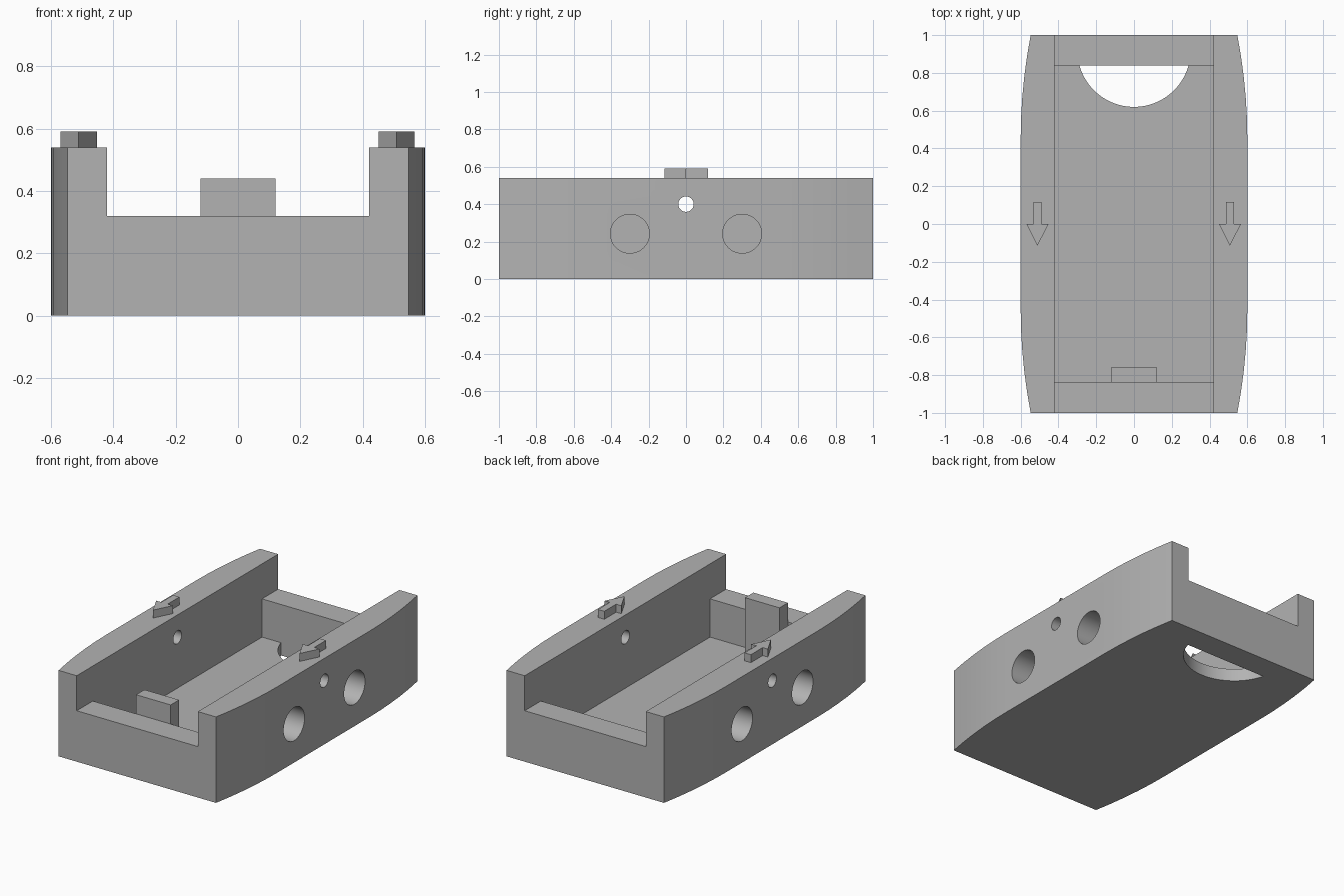
import bpy, bmesh
from math import sin, cos, pi, asin, radians
from mathutils import Matrix, Vector

cube = bpy.data.objects.get("Cube")
if cube:
    bpy.data.objects.remove(cube, do_unlink=True)

grey = bpy.data.materials.new("light grey")
grey.use_nodes = True
grey.diffuse_color = (0.45, 0.45, 0.45, 1)
grey.node_tree.nodes["Principled BSDF"].inputs["Base Color"].default_value = (0.45, 0.45, 0.45, 1)

HALF_CHANNEL = 0.421   # half width of the open channel
POCKET_END = 0.84      # inner face of the end walls
FLOOR = 0.08
RIM = 0.54


def finish(name, bm):
    bmesh.ops.recalc_face_normals(bm, faces=bm.faces)
    mesh = bpy.data.meshes.new(name)
    bm.to_mesh(mesh)
    bm.free()
    mesh.materials.append(grey)
    obj = bpy.data.objects.new(name, mesh)
    bpy.context.collection.objects.link(obj)
    return obj


def prism(name, outline, low, high):
    """Extrude an xy outline from z = low to z = high."""
    bm = bmesh.new()
    face = bm.faces.new([bm.verts.new((x, y, low)) for x, y in outline])
    top = bmesh.ops.extrude_face_region(bm, geom=[face])["geom"]
    bmesh.ops.translate(bm, vec=(0, 0, high - low),
                        verts=[v for v in top if isinstance(v, bmesh.types.BMVert)])
    return finish(name, bm)


def box(name, x, y, low, high):
    return prism(name, [(x[0], y[0]), (x[1], y[0]), (x[1], y[1]), (x[0], y[1])], low, high)


def rod(name, start, end, y, z, radius):
    """Cylinder along x."""
    bm = bmesh.new()
    place = Matrix.Translation(Vector(((start + end) / 2, y, z))) @ Matrix.Rotation(pi / 2, 4, 'Y')
    bmesh.ops.create_cone(bm, cap_ends=True, segments=48, radius1=radius, radius2=radius,
                          depth=abs(end - start), matrix=place)
    return finish(name, bm)


def cut(target, cutter):
    cutter.hide_render = True
    mod = target.modifiers.new("cut", 'BOOLEAN')
    mod.operation = 'DIFFERENCE'
    mod.solver = 'EXACT'
    mod.object = cutter
    bpy.context.view_layer.objects.active = target
    bpy.ops.object.modifier_apply(modifier=mod.name)
    bpy.data.objects.remove(cutter, do_unlink=True)


# Body: straight flanks that curve inwards towards both ends
quarter = [(0.6 - 0.053 * t * t, 0.45 + 0.55 * t) for t in (0, 0.2, 0.4, 0.6, 0.8, 1)]
side = [(x, -y) for x, y in reversed(quarter)] + quarter
body = prism("tray_body", side + [(-x, -y) for x, y in side], 0, RIM)

# Channel above the end walls, and the deep pocket between them
span = (-HALF_CHANNEL, HALF_CHANNEL)
cut(body, box("channel_cutter", span, (-1.2, 1.2), 0.32, 0.8))
cut(body, box("pocket_cutter", span, (-POCKET_END, POCKET_END), FLOOR, 0.7))

# Rounded opening through the floor against the back wall
radius, centre = 0.3, 0.92
reach = pi / 2 - asin((centre - POCKET_END) / radius)
angles = [-pi / 2 - reach + 2 * reach * i / 40 for i in range(41)]
cut(body, prism("floor_opening_cutter",
                [(radius * cos(a), centre + radius * sin(a)) for a in angles], -0.1, 0.2))

# Small cross hole through both walls, and blind round sockets outside
cut(body, rod("cross_hole_cutter", -0.8, 0.8, 0, 0.4, 0.041))
for sign in (-1, 1):
    for y in (-0.3, 0.3):
        cut(body, rod("socket_cutter", sign * 0.44, sign * 0.8, y, 0.242, 0.104))

bpy.ops.object.select_all(action='DESELECT')
body.select_set(True)
bpy.context.view_layer.objects.active = body
bpy.ops.object.shade_smooth_by_angle(angle=radians(20))

# Tab standing inside the front wall
box("front_tab", (-0.12, 0.12), (-POCKET_END, -0.757), FLOOR, 0.44)

# Raised arrows on the side rims, pointing to the front
half = [(0.022, 0.117), (0.022, 0), (0.058, 0)]
arrow = half + [(0, -0.115)] + [(-x, y) for x, y in reversed(half)]
for name, x in (("left_arrow", 0.508), ("right_arrow", -0.511)):
    prism(name, [(x + px, py) for px, py in arrow], RIM, 0.59)
